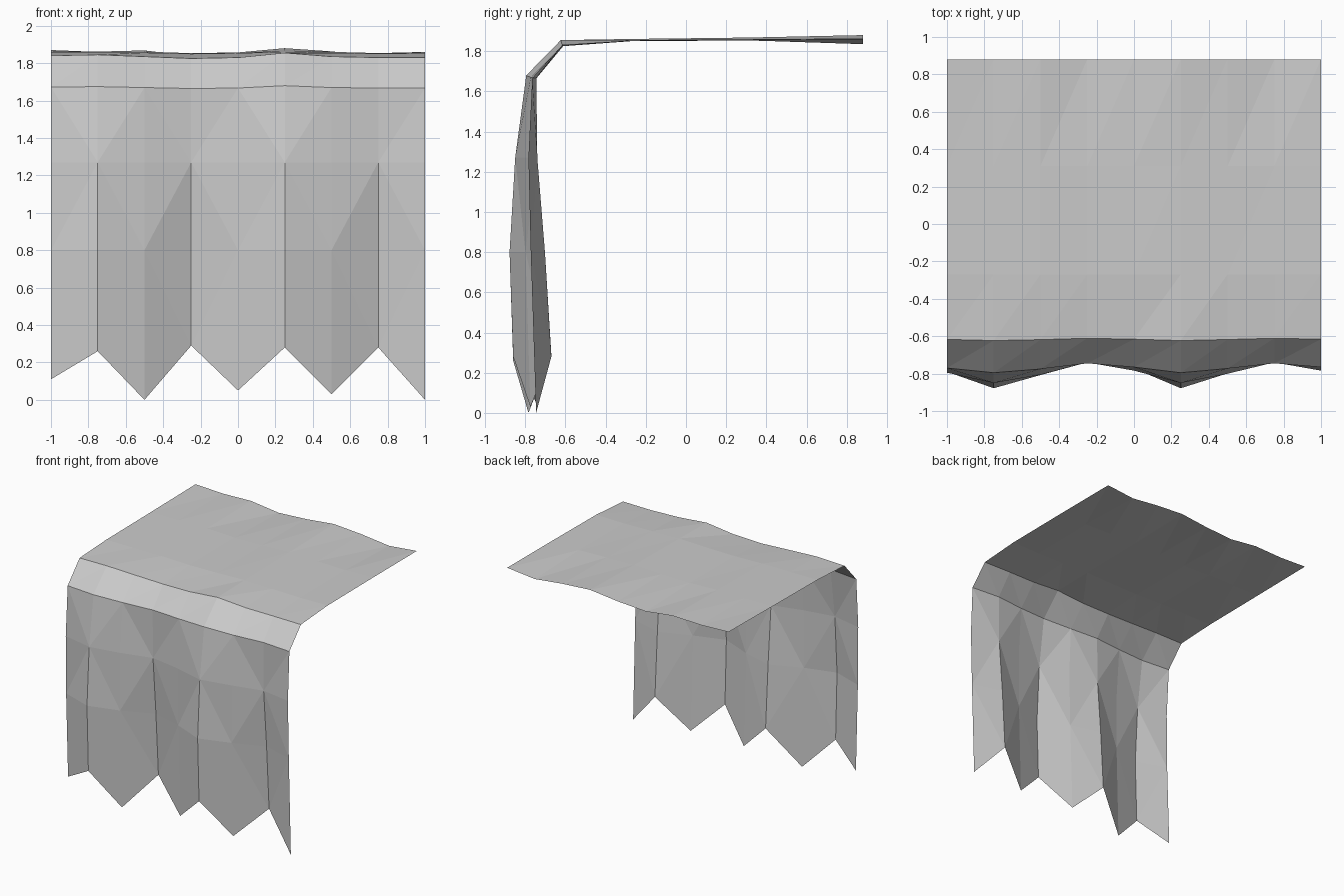
import bpy
import bmesh

if "Cube" in bpy.data.objects:
    bpy.data.objects.remove(bpy.data.objects["Cube"], do_unlink=True)

cloth = bpy.data.materials.new("plain grey cloth")
cloth.use_nodes = True
colour = (0.6, 0.6, 0.6, 1)
cloth.diffuse_color = colour
cloth.node_tree.nodes["Principled BSDF"].inputs["Base Color"].default_value = colour

# Values per column, from x = -1 to x = 1
back_z = [1.87, 1.86, 1.868, 1.838, 1.853, 1.88, 1.863, 1.835, 1.86]
lip_z = [1.84, 1.845, 1.835, 1.825, 1.83, 1.855, 1.835, 1.83, 1.83]
hem_z = [0.11, 0.26, 0.0, 0.29, 0.05, 0.28, 0.03, 0.28, 0.0]
fold = [0.0, -1, -0.2, 1, 0.2, -1, -0.1, 1, 0.2]   # -1 is a forward pleat
xs = [-1 + 0.25 * i for i in range(9)]

# Flat top, from the back edge to the front lip
rows = [[(x, 0.88, z) for x, z in zip(xs, back_z)]]
for y, mean, ripple in ((0.31, 1.86, 0.4), (-0.27, 1.855, 0.3)):
    rows.append([(x, y, mean + ripple * ((a + b) / 2 - 1.848))
                 for x, a, b in zip(xs, back_z, lip_z)])
rows.append([(x, -0.617 + 0.006 * f, z) for x, z, f in zip(xs, lip_z, fold)])

# Hanging front, with pleats that deepen downwards
rows.append([(x, -0.77 + 0.025 * f, 1.67 + 0.5 * (z - 1.836))
             for x, f, z in zip(xs, fold, lip_z)])
for z, y, depth in ((1.27, -0.795, 0.055), (0.8, -0.79, 0.088)):
    rows.append([(x, y + depth * f, z) for x, f in zip(xs, fold)])
rows.append([(x, -0.765 + 0.095 * f, z) for x, f, z in zip(xs, fold, hem_z)])

# Triangulated sheet; diagonals meet at the pleats to form diamonds
bm = bmesh.new()
grid = [[bm.verts.new(p) for p in row] for row in rows]
for r in range(len(grid) - 1):
    for c in range(8):
        a, b = grid[r][c], grid[r][c + 1]
        d, e = grid[r + 1][c], grid[r + 1][c + 1]
        rising = (r + c) % 2 == 1 if r > 3 else True
        tris = ((a, d, b), (b, d, e)) if rising else ((a, d, e), (a, e, b))
        for t in tris:
            bm.faces.new(t)
bm.normal_update()

mesh = bpy.data.meshes.new("draped_cloth")
bm.to_mesh(mesh)
bm.free()
mesh.materials.append(cloth)
sheet = bpy.data.objects.new("draped_cloth", mesh)
bpy.context.collection.objects.link(sheet)
